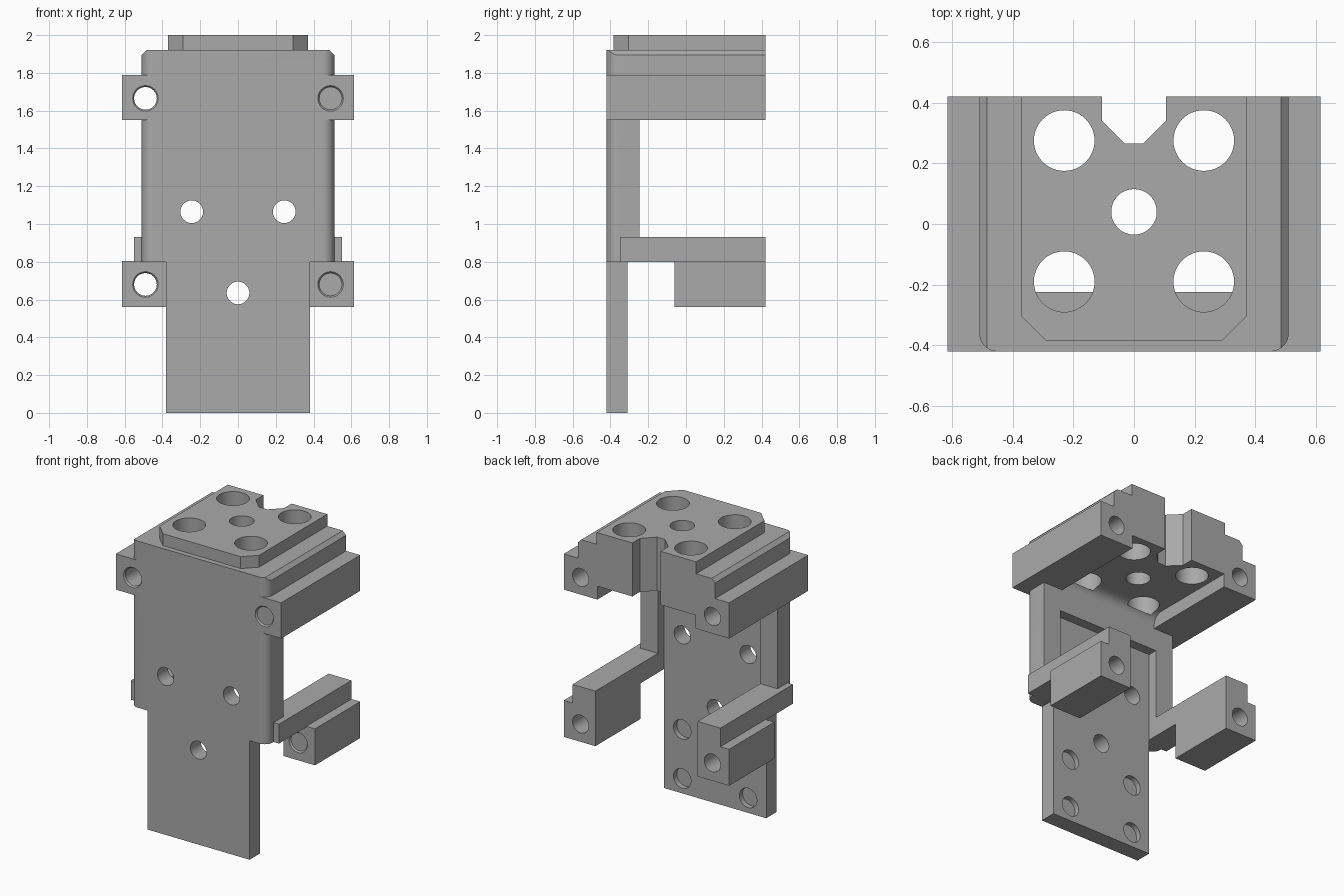
import bpy, bmesh, math
from mathutils import Matrix, Vector

if "Cube" in bpy.data.objects:
    bpy.data.objects.remove(bpy.data.objects["Cube"])

grey = bpy.data.materials.new("machined grey")
grey.use_nodes = True
COLOUR = (0.4, 0.4, 0.4, 1)
grey.diffuse_color = COLOUR
grey.node_tree.nodes["Principled BSDF"].inputs["Base Color"].default_value = COLOUR


def make(name, bm):
    bmesh.ops.recalc_face_normals(bm, faces=bm.faces[:])
    mesh = bpy.data.meshes.new(name)
    bm.to_mesh(mesh)
    bm.free()
    mesh.materials.append(grey)
    obj = bpy.data.objects.new(name, mesh)
    bpy.context.collection.objects.link(obj)
    return obj


def prism(name, points, direction):
    """Extrude a closed outline of 3D points along a direction."""
    bm = bmesh.new()
    face = bm.faces.new([bm.verts.new(p) for p in points])
    out = bmesh.ops.extrude_face_region(bm, geom=[face])["geom"]
    verts = [g for g in out if isinstance(g, bmesh.types.BMVert)]
    bmesh.ops.translate(bm, vec=Vector(direction), verts=verts)
    return make(name, bm)


def plan(name, outline, z0, z1):
    return prism(name, [(x, y, z0) for x, y in outline], (0, 0, z1 - z0))


def box(name, x0, x1, y0, y1, z0, z1):
    return plan(name, [(x0, y0), (x1, y0), (x1, y1), (x0, y1)], z0, z1)


def drill(a, b, r, r_end=None):
    """Round cutter from point a to point b."""
    a, b = Vector(a), Vector(b)
    bm = bmesh.new()
    turn = (b - a).to_track_quat('Z', 'Y').to_matrix().to_4x4()
    bmesh.ops.create_cone(bm, cap_ends=True, segments=48, radius1=r,
                          radius2=r_end or r, depth=(b - a).length,
                          matrix=Matrix.Translation((a + b) / 2) @ turn)
    return make("hole_cutter", bm)


def combine(target, tool, operation):
    mod = target.modifiers.new(operation, 'BOOLEAN')
    mod.operation, mod.solver, mod.object = operation, 'EXACT', tool
    bpy.context.view_layer.objects.active = target
    bpy.ops.object.modifier_apply(modifier=mod.name)
    bpy.data.objects.remove(tool)


def cut(tool):
    combine(bracket, tool, 'DIFFERENCE')


def add(tool):
    combine(bracket, tool, 'UNION')


def arc(cx, cy, r, start, end, n=10):
    steps = [math.radians(start + (end - start) * i / n) for i in range(n + 1)]
    return [(cx + r * math.cos(t), cy + r * math.sin(t)) for t in steps]


# Main body with rounded front corners
R = 0.06
outline = (arc(-0.51 + R, -0.42 + R, R, 180, 270) + arc(0.51 - R, -0.42 + R, R, 270, 360)
           + [(0.51, 0.42), (-0.51, 0.42)])
bracket = plan("mounting_bracket", outline, 0.8, 1.92)

# Chamfer along both upper side edges
for s in (-1, 1):
    cut(prism("chamfer_cutter", [(s * 0.475, -0.6, 1.93), (s * 0.53, -0.6, 1.93),
                                 (s * 0.53, -0.6, 1.875)], (0, 1.2, 0)))

# Open space behind the front wall, with a fillet under the roof
cut(box("space_cutter", -0.7, 0.7, -0.245, 0.6, 0.7, 1.55))
profile = ([(-0.245, 0.7)] + arc(-0.175, 1.57, 0.07, 180, 90)
           + [(0.6, 1.64), (0.6, 0.7)])
cut(prism("roof_cutter", [(-0.365, y, z) for y, z in profile], (0.73, 0, 0)))
cut(box("recess_cutter", -0.38, 0.38, -0.31, -0.2, 0.7, 1.4))

# Lower plate, raised top pad, side rails and lower arms
add(box("lower_plate", -0.38, 0.38, -0.42, -0.31, 0, 1.0))
pad = [(-0.37, 0.42), (-0.37, -0.305), (-0.29, -0.385),
       (0.29, -0.385), (0.37, -0.305), (0.37, 0.42)]
add(plan("top_pad", pad, 1.85, 2.0))
for s in (-1, 1):
    add(box("rail", s * 0.42, s * 0.615, -0.42, 0.42, 1.55, 1.79))
    arm = box("arm", s * 0.38, s * 0.55, -0.35, 0.42, 0.8, 0.93)
    combine(arm, box("arm_block", s * 0.38, s * 0.615, -0.06, 0.42, 0.56, 0.805), 'UNION')
    add(arm)

# Notch at the back of the roof
cut(plan("notch_cutter", [(-0.105, 0.6), (-0.105, 0.34), (-0.03, 0.265),
                          (0.03, 0.265), (0.105, 0.34), (0.105, 0.6)], 1.5, 2.1))

# Roof holes
cut(drill((0, 0.04, 1.5), (0, 0.04, 2.1), 0.075))
for s in (-1, 1):
    for y in (0.275, -0.19):
        cut(drill((s * 0.23, y, 1.62), (s * 0.23, y, 2.1), 0.1))

# Through holes and shallow rear pockets in the plate
for x, z in ((-0.245, 1.065), (0.245, 1.065), (0, 0.635)):
    cut(drill((x, -0.6, z), (x, -0.2, z), 0.06))
for s in (-1, 1):
    for z in (0.1, 0.43):
        cut(drill((s * 0.245, -0.345, z), (s * 0.245, -0.25, z), 0.065))

# Long bolt holes with a small lead-in at the front
for s in (-1, 1):
    for z, front in ((1.665, -0.42), (0.68, -0.06)):
        x = s * 0.49
        cut(drill((x, front - 0.02, z), (x, 0.6, z), 0.06))
        cut(drill((x, front - 0.01, z), (x, front + 0.01, z), 0.075, 0.06))

# Smooth the round surfaces only
bpy.ops.object.select_all(action='DESELECT')
bracket.select_set(True)
bpy.context.view_layer.objects.active = bracket
bpy.ops.object.shade_smooth_by_angle(angle=math.radians(30))
